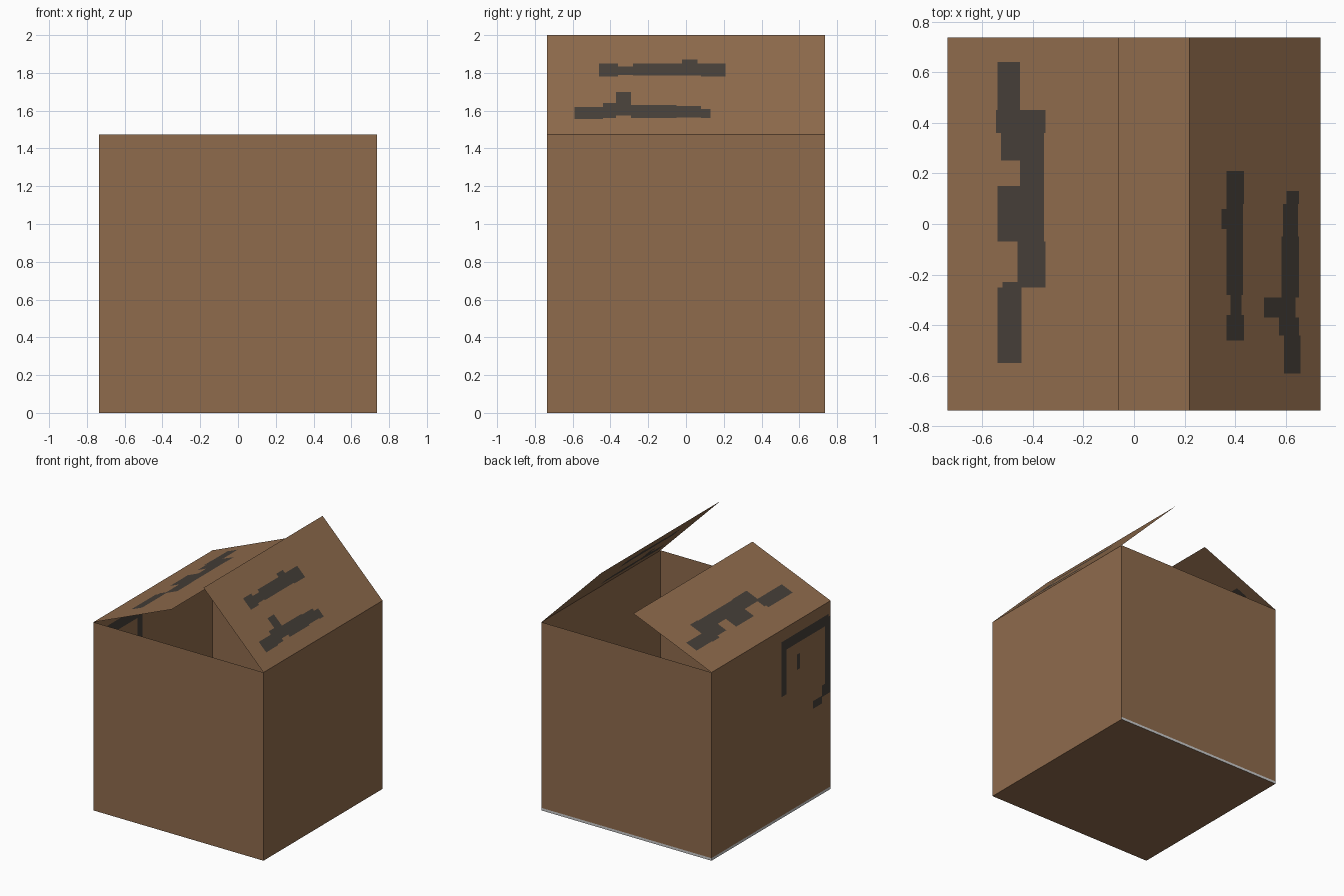
import bpy
import bmesh
from mathutils import Vector

cube = bpy.data.objects.get("Cube")
if cube:
    bpy.data.objects.remove(cube)

H = 0.737      # half width of the box
TOP = 1.475    # height of the walls
PEAK = 2.0     # raised edge of the left flap
INNER = -0.06  # free edge of the right flap


def material(name, rgb):
    mat = bpy.data.materials.new(name)
    mat.use_nodes = True
    mat.diffuse_color = (*rgb, 1)
    bsdf = mat.node_tree.nodes["Principled BSDF"]
    bsdf.inputs["Base Color"].default_value = (*rgb, 1)
    bsdf.inputs["Roughness"].default_value = 0.9
    return mat


MATERIALS = [
    material("cardboard", (0.275, 0.147, 0.073)),
    material("dark_ink", (0.061, 0.05, 0.04)),
    material("pale_edge", (0.6, 0.6, 0.6)),
]
INK, PALE = 1, 2


def panel(name, a_range, b_range, place, outward, marks=()):
    """Flat sheet cut along the borders of its marks (a0, a1, b0, b1, colour)."""
    a_cuts, b_cuts = set(a_range), set(b_range)
    for a0, a1, b0, b1, _ in marks:
        a_cuts |= {a0, a1}
        b_cuts |= {b0, b1}
    a_cuts, b_cuts = sorted(a_cuts), sorted(b_cuts)
    bm = bmesh.new()
    rows = [[bm.verts.new(place(a, b)) for b in b_cuts] for a in a_cuts]
    for i in range(len(a_cuts) - 1):
        for j in range(len(b_cuts) - 1):
            face = bm.faces.new((rows[i][j], rows[i + 1][j],
                                 rows[i + 1][j + 1], rows[i][j + 1]))
            a = (a_cuts[i] + a_cuts[i + 1]) / 2
            b = (b_cuts[j] + b_cuts[j + 1]) / 2
            for a0, a1, b0, b1, colour in marks:
                if a0 < a < a1 and b0 < b < b1:
                    face.material_index = colour
            face.normal_update()
            if face.normal.dot(Vector(outward)) < 0:
                face.normal_flip()
    mesh = bpy.data.meshes.new(name)
    bm.to_mesh(mesh)
    bm.free()
    for mat in MATERIALS:
        mesh.materials.append(mat)
    obj = bpy.data.objects.new(name, mesh)
    bpy.context.collection.objects.link(obj)
    return obj


def ink(*rects):
    return [(*r, INK) for r in rects]


side, wall = (-H, H), (0, TOP)
pale_strip = [(-H, H, 0, 0.02, PALE)]

# Floor and plain walls
panel("floor", side, side, lambda x, y: (x, y, 0), (0, 0, -1))
panel("front_wall", side, wall, lambda x, z: (x, -H, z), (0, -1, 0))
panel("back_wall", side, wall, lambda x, z: (x, H, z), (0, 1, 0), pale_strip)
panel("left_wall", side, wall, lambda y, z: (H, y, z), (1, 0, 0))

# Right wall with a printed handling symbol
symbol = ink(
    (-0.71, -0.13, 1.30, 1.38),
    (-0.19, -0.13, 0.95, 1.38),
    (-0.735, -0.67, 0.85, 1.36),
    (-0.735, -0.63, 0.76, 0.85),
    (-0.63, -0.52, 0.71, 0.77),
    (-0.36, -0.32, 1.09, 1.21),
)
panel("right_wall", side, wall, lambda y, z: (-H, y, z), (-1, 0, 0),
      pale_strip + symbol)

# Left flap, raised steeply, with two printed bars
bars = ink(
    (-0.59, -0.44, 1.555, 1.62),
    (-0.44, -0.37, 1.56, 1.64),
    (-0.37, -0.29, 1.575, 1.70),
    (-0.29, -0.05, 1.56, 1.63),
    (-0.05, 0.08, 1.565, 1.625),
    (0.08, 0.13, 1.56, 1.61),
    (-0.46, -0.36, 1.78, 1.85),
    (-0.36, -0.28, 1.79, 1.835),
    (-0.28, 0.08, 1.785, 1.85),
    (-0.02, 0.06, 1.85, 1.87),
    (0.08, 0.21, 1.78, 1.85),
)
panel("left_flap", side, (TOP, PEAK),
      lambda y, z: (H - (z - TOP) * 0.99, y, z), (1, 0, 1), bars)

# Right flap, nearly closed, with one wide printed band
band = ink(
    (0.45, 0.64, -0.54, -0.45),
    (0.36, 0.45, -0.545, -0.35),
    (0.25, 0.36, -0.525, -0.355),
    (0.15, 0.25, -0.45, -0.355),
    (-0.07, 0.15, -0.54, -0.355),
    (-0.23, -0.07, -0.46, -0.35),
    (-0.25, -0.23, -0.52, -0.35),
    (-0.55, -0.25, -0.54, -0.445),
)
panel("right_flap", side, (-H, INNER),
      lambda y, x: (x, y, TOP + (x + H) * 0.415), (-1, 0, 1), band)
